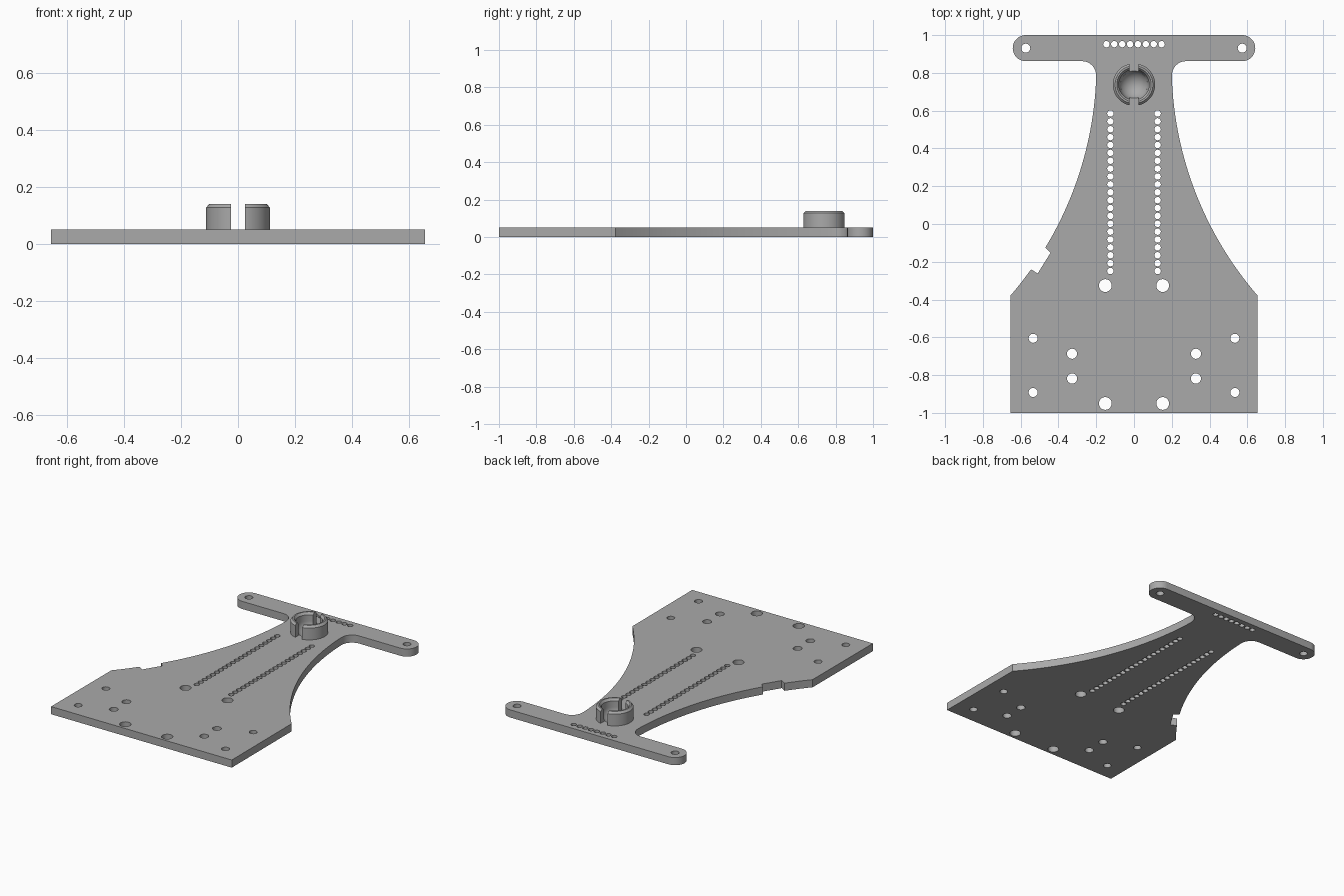
import bpy, bmesh, math
from math import sin, cos, pi

if "Cube" in bpy.data.objects:
    bpy.data.objects.remove(bpy.data.objects["Cube"])

THICK = 0.05
SOCKET_Y = 0.738
BALL_R, BALL_Z = 0.08, 0.085
SLOT = 0.025  # half width of the slit

grey = bpy.data.materials.new("plain grey")
grey.use_nodes = True
grey.diffuse_color = (0.4, 0.4, 0.4, 1)
grey.node_tree.nodes["Principled BSDF"].inputs["Base Color"].default_value = (0.4, 0.4, 0.4, 1)


def arc(cx, cy, r, a0, a1, n):
    """Points along an arc, angles in radians."""
    return [(cx + r * cos(a0 + (a1 - a0) * i / n),
             cy + r * sin(a0 + (a1 - a0) * i / n)) for i in range(n + 1)]


def add_object(name, bm):
    mesh = bpy.data.meshes.new(name)
    bm.to_mesh(mesh)
    bm.free()
    obj = bpy.data.objects.new(name, mesh)
    bpy.context.collection.objects.link(obj)
    mesh.materials.append(grey)
    return obj


def evaluated_bmesh(obj):
    """Mesh of an object with its modifiers, welded."""
    graph = bpy.context.evaluated_depsgraph_get()
    mesh = bpy.data.meshes.new_from_object(obj.evaluated_get(graph))
    bm = bmesh.new()
    bm.from_mesh(mesh)
    bpy.data.meshes.remove(mesh)
    bmesh.ops.remove_doubles(bm, verts=bm.verts, dist=0.00005)
    bmesh.ops.recalc_face_normals(bm, faces=bm.faces)
    return bm


def smooth(obj):
    bpy.ops.object.select_all(action='DESELECT')
    obj.select_set(True)
    bpy.context.view_layer.objects.active = obj
    bpy.ops.object.shade_smooth_by_angle(angle=math.radians(30))


# Half outline: flared side, neck fillet, rounded crossbar end
CX, CY, R = 2.067, 0.843, 1.868


def flank(y0, y1, n):
    a0, a1 = (pi - math.asin((y - CY) / R) for y in (y0, y1))
    return arc(CX, CY, R, a0, a1, n)


upper = arc(0.275, 0.788, 0.074, pi, pi / 2, 10) + arc(0.573, 0.931, 0.069, -pi / 2, pi / 2, 24)
right = [(0.655, -1)] + flank(-0.378, 0.77, 40) + upper
notch = [(-0.51, -0.262), (-0.442, -0.153)]
left = [(0.655, -1)] + flank(-0.378, -0.24, 6)
left_top = flank(-0.125, 0.77, 34) + upper
flip = lambda pts: [(-x, y) for x, y in pts]
outline = right + (flip(left) + notch + flip(left_top))[::-1]

# Hole positions as x, y, radius
holes = []
for s in (-1, 1):
    holes += [(s * 0.125, 0.585 - i * 0.0417, 0.017) for i in range(21)]
    holes += [(s * 0.152, y, 0.034) for y in (-0.326, -0.95)]
    holes += [(s * 0.534, y, 0.024) for y in (-0.605, -0.892)]
    holes += [(s * 0.328, y, 0.027) for y in (-0.687, -0.818)]
    holes.append((s * 0.573, 0.931, 0.024))
holes += [((i - 3.5) * 0.0417, 0.952, 0.017) for i in range(8)]

# Plate: filled profile with holes, extruded
curve = bpy.data.curves.new("plate_profile", 'CURVE')
curve.dimensions = '2D'
curve.fill_mode = 'BOTH'
curve.extrude = THICK / 2
for loop in [outline] + [arc(x, y, r, 0, 2 * pi, 20)[:-1] for x, y, r in holes]:
    spline = curve.splines.new('POLY')
    spline.points.add(len(loop) - 1)
    for p, (x, y) in zip(spline.points, loop):
        p.co = (x, y, 0, 1)
    spline.use_cyclic_u = True
profile = bpy.data.objects.new("plate_profile", curve)
bpy.context.collection.objects.link(profile)
bpy.context.view_layer.update()
bm = evaluated_bmesh(profile)
bmesh.ops.translate(bm, verts=bm.verts, vec=(0, 0, THICK / 2))
bpy.data.objects.remove(profile)
plate = add_object("plate", bm)

# Ball recess sunk into the plate
bm = bmesh.new()
bmesh.ops.create_uvsphere(bm, u_segments=48, v_segments=32, radius=BALL_R)
bmesh.ops.translate(bm, verts=bm.verts, vec=(0, SOCKET_Y, BALL_Z))
cutter = add_object("ball_cutter", bm)
cutter.hide_render = True
mod = plate.modifiers.new("recess", 'BOOLEAN')
mod.operation = 'DIFFERENCE'
mod.solver = 'EXACT'
mod.object = cutter
bpy.context.view_layer.update()
bm = evaluated_bmesh(plate)
plate.modifiers.clear()
bm.to_mesh(plate.data)
bm.free()
bpy.data.objects.remove(cutter)
smooth(plate)

# Socket: turned ring, cut at the slit into two mirrored jaws
low = math.asin((THICK - BALL_Z) / BALL_R)
section = arc(0, BALL_Z, BALL_R, low, 0, 6)
section += [(BALL_R, 0.125), (0.091, 0.14), (0.1, 0.14), (0.112, 0.127), (0.112, THICK)]
for name, side in (("left_socket_jaw", 1), ("right_socket_jaw", -1)):
    bm = bmesh.new()
    ring = [bm.verts.new((r, 0, z)) for r, z in section]
    edges = [bm.edges.new((ring[i - 1], ring[i])) for i in range(len(ring))]
    bmesh.ops.spin(bm, geom=ring + edges, cent=(0, 0, 0), axis=(0, 0, 1),
                   angle=2 * pi, steps=64, use_merge=True)
    bmesh.ops.remove_doubles(bm, verts=bm.verts, dist=0.00005)
    cut = bmesh.ops.bisect_plane(bm, geom=bm.verts[:] + bm.edges[:] + bm.faces[:],
                                 plane_co=(side * SLOT, 0, 0), plane_no=(side, 0, 0),
                                 clear_inner=True)
    rim = [e for e in cut["geom_cut"] if isinstance(e, bmesh.types.BMEdge)]
    bmesh.ops.holes_fill(bm, edges=rim, sides=0)
    bmesh.ops.recalc_face_normals(bm, faces=bm.faces)
    bmesh.ops.translate(bm, verts=bm.verts, vec=(0, SOCKET_Y, 0))
    smooth(add_object(name, bm))
